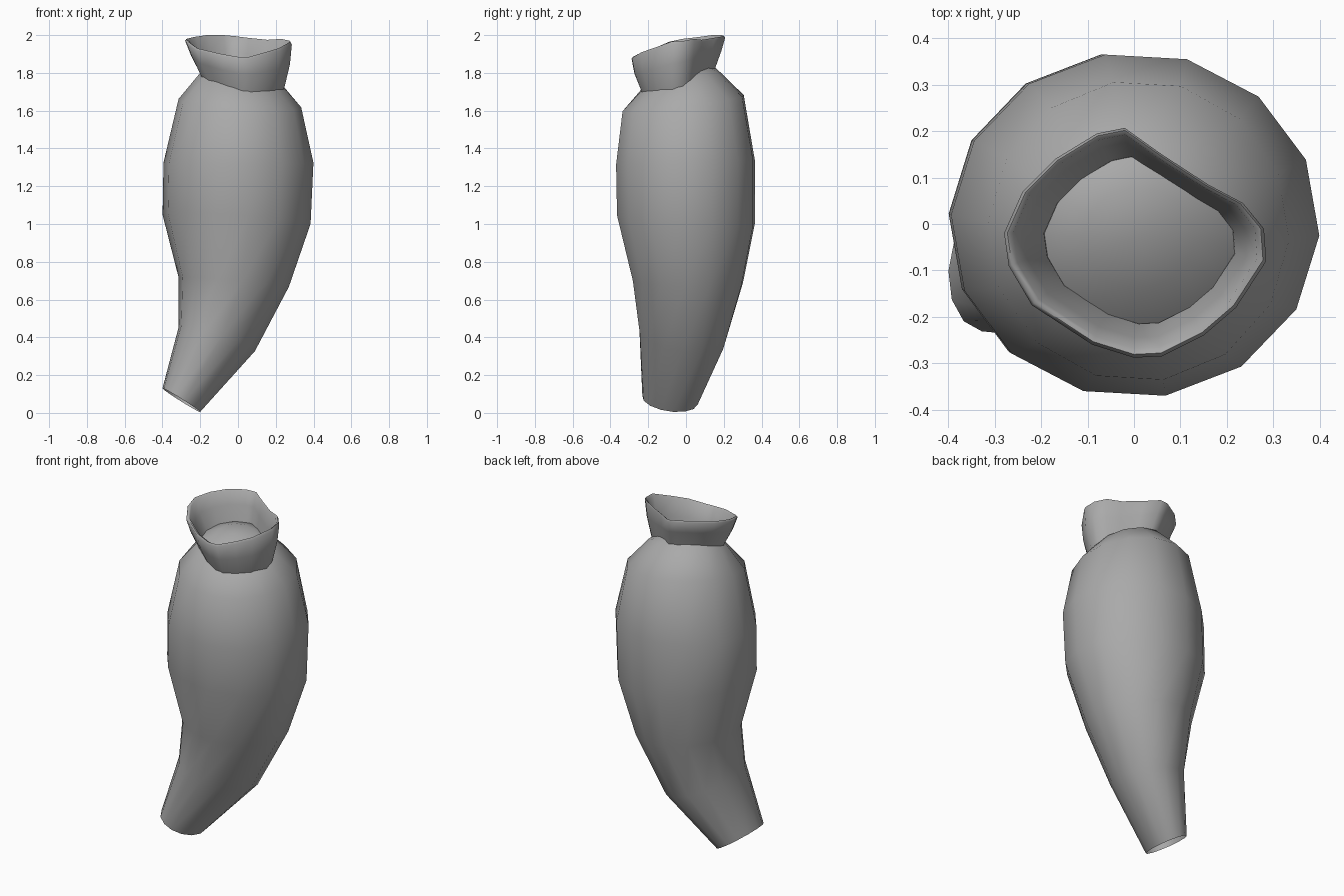
import bpy, bmesh, math
from mathutils import Vector

cube = bpy.data.objects.get("Cube")
if cube:
    bpy.data.objects.remove(cube)

grey = bpy.data.materials.new("plain grey")
grey.use_nodes = True
colour = (0.4, 0.4, 0.4, 1)
grey.diffuse_color = colour
grey.node_tree.nodes["Principled BSDF"].inputs["Base Color"].default_value = colour


def loft(name, rings, tip=None, angle=60):
    """Skin a list of equal-length rings; optionally close the last one to a tip."""
    bm = bmesh.new()
    loops = [[bm.verts.new(p) for p in ring] for ring in rings]
    n = len(loops[0])
    for a, b in zip(loops, loops[1:]):
        for i in range(n):
            j = (i + 1) % n
            bm.faces.new((a[i], a[j], b[j], b[i]))
    if tip:
        t = bm.verts.new(tip)
        for i in range(n):
            bm.faces.new((loops[-1][i], loops[-1][(i + 1) % n], t))
    mesh = bpy.data.meshes.new(name)
    bm.to_mesh(mesh)
    bm.free()
    mesh.materials.append(grey)
    obj = bpy.data.objects.new(name, mesh)
    bpy.context.collection.objects.link(obj)
    bpy.ops.object.select_all(action='DESELECT')
    obj.select_set(True)
    bpy.context.view_layer.objects.active = obj
    bpy.ops.object.shade_smooth_by_angle(angle=math.radians(angle))
    return obj


def tilted_ring(left, right, front, back, shear=0, sides=14):
    """Ellipse through left/right (x, z) and front/back (y, z) extremes."""
    (xl, zl), (xr, zr), (yf, zf), (yb, zb) = left, right, front, back
    zc = (zl + zr + zf + zb) / 4
    pts = []
    for i in range(sides):
        a = 2 * math.pi * i / sides - 0.06
        c, s = math.cos(a), math.sin(a)
        pts.append(Vector(((xl + xr) / 2 + (xr - xl) / 2 * c,
                           (yf + yb) / 2 + (yb - yf) / 2 * s + shear * c,
                           zc + (zr - zl) / 2 * c + (zb - zf) / 2 * s)))
    return pts


# Bulging body, bending to an open narrow end
body_rings = [
    tilted_ring((-.40, .13), (-.20, .005), (-.23, .075), (.06, .06), .025),
    tilted_ring((-.315, .46), (.09, .33), (-.25, .42), (.20, .35), .02),
    tilted_ring((-.315, .72), (.27, .67), (-.285, .70), (.305, .68)),
    tilted_ring((-.40, 1.05), (.385, 1.0), (-.37, 1.05), (.37, 1.0)),
    tilted_ring((-.395, 1.33), (.40, 1.33), (-.375, 1.31), (.37, 1.33)),
    tilted_ring((-.315, 1.66), (.335, 1.62), (-.34, 1.60), (.31, 1.68)),
    tilted_ring((-.20, 1.79), (.23, 1.73), (-.235, 1.72), (.16, 1.83)),
    tilted_ring((-.11, 1.83), (.13, 1.80), (-.14, 1.79), (.08, 1.85)),
]
loft("body", body_rings, tip=(0, -.03, 1.84))

# Flared collar with a wavy rim, its foot sunk into the shoulder
rim = [Vector(p) for p in (
    (.28, -.01, 1.97), (.235, .045, 1.98), (.16, .085, 1.975), (.06, .15, 1.985),
    (-.02, .207, 1.995), (-.08, .195, 2.0), (-.17, .14, 2.0), (-.24, .07, 1.99),
    (-.28, -.02, 1.98), (-.27, -.09, 1.965), (-.22, -.175, 1.93), (-.09, -.26, 1.9),
    (0, -.288, 1.885), (.06, -.285, 1.885), (.15, -.24, 1.91), (.22, -.18, 1.93),
    (.285, -.08, 1.965))]


def collar_ring(scale, height, dx=0, dy=0, dz=0):
    """Rim shape scaled sideways; height runs from the neck (0) to the rim (1)."""
    pts = []
    for p in rim:
        x, y = p.x * scale + dx, p.y * scale + dy
        neck = 1.785 + .28 * y - .13 * x
        pts.append(Vector((x, y, neck + (p.z - neck) * height + dz)))
    return pts


collar_rings = [
    collar_ring(.74, 0, .02, -.01, -.05),
    collar_ring(.80, 0, .02, -.01),
    collar_ring(.93, .5, .01, -.005),
    collar_ring(1, .94),
    collar_ring(.975, 1),
    collar_ring(.93, .96),
    collar_ring(.85, .5),
    collar_ring(.73, 0, .01, -.005, .01),
    collar_ring(.70, 0, .01, -.01, -.06),
]
loft("collar", collar_rings, angle=80)
